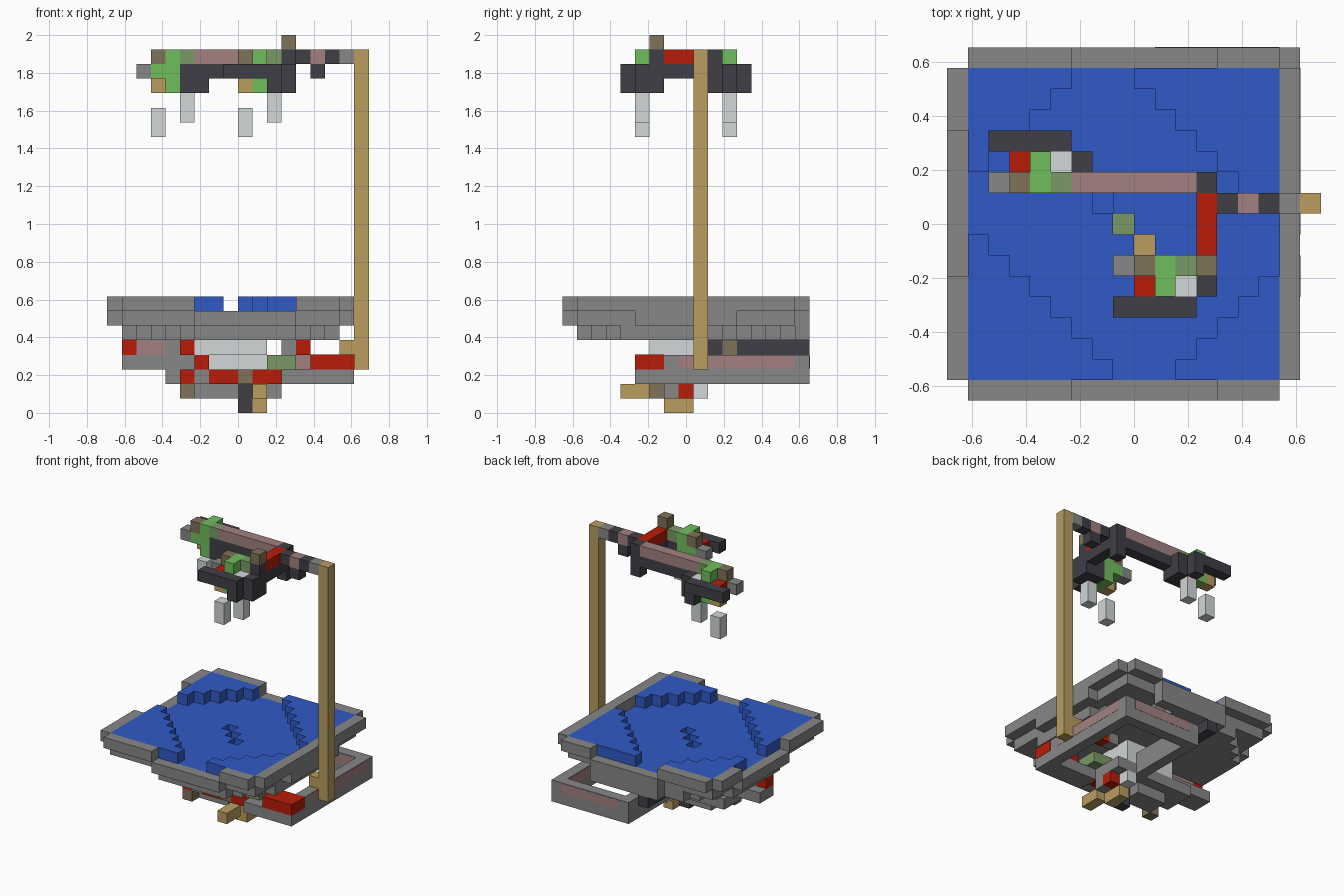
import bpy
import bmesh
from mathutils import Vector

old = bpy.data.objects.get("Cube")
if old:
    bpy.data.objects.remove(old, do_unlink=True)

UNIT = 2 / 26
ORIGIN = Vector((-9, -8.5, 0))


def material(name, *rgb):
    linear = [((c / 255 + 0.055) / 1.055) ** 2.4 for c in rgb] + [1]
    mat = bpy.data.materials.new(name)
    mat.use_nodes = True
    mat.diffuse_color = linear
    mat.node_tree.nodes["Principled BSDF"].inputs["Base Color"].default_value = linear
    return mat


BLUE = material("water blue", 49, 90, 198)
GREY = material("stone grey", 135, 135, 135)
RED = material("brick red", 185, 28, 8)
GREEN = material("leaf green", 112, 190, 92)
SAND = material("sand", 186, 158, 95)
DARK = material("charcoal", 63, 62, 70)
PALE = material("pale grey", 210, 215, 215)
PINK = material("dusty pink", 163, 129, 129)
BROWN = material("earth brown", 128, 114, 89)
MOSS = material("moss green", 123, 153, 102)


def finish(name, bm, mat):
    mesh = bpy.data.meshes.new(name)
    bm.to_mesh(mesh)
    bm.free()
    mesh.materials.append(mat)
    bpy.context.collection.objects.link(bpy.data.objects.new(name, mesh))


def box(name, mat, corner, size=(1, 1, 1)):
    """One block, given in grid units by its low corner and its size."""
    bm = bmesh.new()
    bmesh.ops.create_cube(bm, size=1)
    for v in bm.verts:
        v.co = [(c + (p + 0.5) * s + o) * UNIT
                for c, p, s, o in zip(corner, v.co, size, ORIGIN)]
    finish(name, bm, mat)


def cells(name, mat, filled):
    """Outer skin of a set of grid cells."""
    bm = bmesh.new()
    for cell in filled:
        for axis in range(3):
            for sign in (-1, 1):
                step = Vector((0, 0, 0))
                step[axis] = sign
                if tuple(int(a + b) for a, b in zip(cell, step)) in filled:
                    continue
                u, w = Vector((0, 0, 0)), Vector((0, 0, 0))
                u[(axis + 1) % 3] = 0.5
                w[(axis + 2) % 3] = 0.5 * sign
                mid = Vector(cell) + Vector((0.5, 0.5, 0.5)) + step / 2 + ORIGIN
                bm.faces.new([bm.verts.new((mid + p) * UNIT)
                              for p in (-u - w, u - w, u + w, w - u)])
    bmesh.ops.remove_doubles(bm, verts=bm.verts, dist=0.001)
    bmesh.ops.dissolve_limit(bm, angle_limit=0.01, verts=bm.verts, edges=bm.edges)
    finish(name, bm, mat)


# Basin: stepped floor with raised corners, a stepped rim and a trimmed underside
inside = [(i, j) for i in range(1, 16) for j in range(1, 16)]
pits = {(7, 9): BLUE, (8, 8): MOSS, (9, 7): SAND}


def raised(i, j, shift=0):
    return (i + j <= 8 - shift or i + j >= 24 + shift or abs(i - j) >= 10 + shift)


middle = range(6, 13)
ends = [n for n in range(1, 16) if n not in middle]
high_rim = [(n, 0) for n in ends] + [(0, n) for n in ends] + [(n, 16) for n in ends]
high_rim += [(16, n) for n in range(1, 16)]
low_rim = [(n, 0) for n in middle] + [(0, n) for n in middle] + [(n, 16) for n in middle]
low_rim += [(16, n - 1) for n in middle]
blue = {(i, j, 7) for i, j in inside if raised(i, j)}
blue |= {(i, j, 6) for i, j in inside if not raised(i, j) and (i, j) not in pits}
grey = {(i, j, 7) for i, j in high_rim}
grey |= {(i, j, 6) for i, j in low_rim}
grey |= {(i, j, 6) for i, j in inside if raised(i, j)}
grey |= {(i, j, 5) for i, j in inside if not raised(i, j, 2) and (i, j) not in pits}
grey |= {(i, 16, 5) for i in middle}
cells("basin_water", BLUE, blue)
cells("basin_shell", GREY, grey)
for (i, j), mat in pits.items():
    box("pit_floor", mat, (i, j, 5))

# Pole and overhead boom
box("pole", SAND, (17, 9, 3), (1, 1, 22))
box("pole_bracket", SAND, (16, 9, 4))
box("boom_joint", GREY, (16, 9, 24))
box("boom_outer", DARK, (15, 9, 24))
box("boom_band", PINK, (14, 9, 24))
box("boom_hanger", DARK, (14, 9, 23))
box("boom_inner", DARK, (13, 9, 24))
box("cross_beam", RED, (12, 7, 24), (1, 3, 1))
box("cross_beam_base", DARK, (12, 7, 23), (1, 3, 1))
box("beam_corner_back", DARK, (12, 10, 22), (1, 1, 3))
box("beam_corner_front", DARK, (12, 6, 24))
box("beam_post", BROWN, (12, 6, 25))
box("long_arm", PINK, (6, 10, 24), (6, 1, 1))
box("long_arm_base", DARK, (5, 10, 23), (7, 1, 1))


# The two grippers are mirrored copies of one another
def gripper(side, shift, flip):
    def part(name, mat, corner, size=(1, 1, 1)):
        x, y, z = corner
        y = 17 - y - size[1] if flip else y
        box(side + "_gripper_" + name, mat, (x + shift, y, z), size)

    part("tip", GREY, (2, 10, 23))
    part("cap", BROWN, (3, 10, 24))
    part("cheek", GREEN, (3, 10, 23))
    part("chin", SAND, (3, 11, 22))
    part("body", GREEN, (4, 10, 22), (1, 2, 3))
    part("neck", MOSS, (5, 10, 24))
    part("elbow", DARK, (5, 10, 22), (1, 1, 2))
    part("button", RED, (3, 11, 23))
    part("lamp", PALE, (5, 11, 22), (1, 1, 2))
    part("shoulder", DARK, (6, 10, 22), (1, 2, 2))
    part("bar", DARK, (2, 12, 23), (4, 1, 1))
    part("bar_foot", DARK, (5, 12, 22))
    part("low_rod", PALE, (3, 11, 19), (1, 1, 2))
    part("high_rod", PALE, (5, 11, 20), (1, 1, 2))


gripper("back", 0, False)
gripper("front", 6, True)

# Open frame under the basin, with pink panels on its sides
box("frame_right", GREY, (16, 5, 2), (1, 12, 2))
box("frame_back", GREY, (9, 16, 2), (7, 1, 2))
box("frame_left", GREY, (9, 10, 2), (1, 6, 2))
box("frame_front", GREY, (12, 5, 2), (4, 2, 1))
box("frame_red_block", RED, (14, 4.98, 3), (3.02, 2, 1.02))
box("frame_panel_right", PINK, (17, 8, 3.05), (0.02, 8, 0.9))
box("frame_panel_back", PINK, (10, 17, 3.05), (6, 0.02, 0.9))
box("frame_lining_right", PINK, (15.98, 7, 3), (0.02, 9, 0.95))
box("frame_lining_back", PINK, (10, 15.98, 3), (6, 0.02, 0.95))

# Core under the basin
box("core", PALE, (6, 7, 3), (5, 3, 2))
box("core_front", PALE, (6, 6, 4), (5, 1, 1))
box("core_spine", DARK, (7, 10, 4), (1, 7, 1))
box("spine_clip", BROWN, (6.98, 11, 3.98), (1.04, 1, 1))
box("core_base", GREY, (4, 7, 2), (8, 3, 1))
box("core_keel", GREY, (6, 7, 1), (3, 2, 1))
box("core_keel_side", GREY, (11, 7, 1))
box("core_keel_back", PALE, (10, 9, 1))
box("core_button", RED, (11, 8, 1))
box("moss_block", MOSS, (11, 6, 3), (2, 2, 1))
box("right_post", GREY, (12, 9, 4))
box("right_button", RED, (13, 9, 4))
box("left_button", RED, (5, 6, 4))
box("lower_left_button", RED, (6, 6, 3))

# Left side bracket
box("left_bracket", GREY, (1, 7, 3), (5, 2, 1))
box("left_bracket_end", RED, (1, 7, 4))
box("left_bracket_panel", PINK, (2, 7, 4), (2, 1, 1))
box("left_bracket_joint", GREY, (4, 7, 4))

# Front trim and feet
for x, width in ((5, 1), (7, 2), (10, 2)):
    box("trim_red", RED, (x, 6, 2), (width, 1, 1))
box("trim_middle", BROWN, (9, 6, 2))
box("trim_left", GREY, (6, 6, 2))
box("left_foot", BROWN, (5, 6, 1))
box("dark_foot", DARK, (9, 7, 0), (1, 1, 2))
box("sand_foot", SAND, (10, 7, 0), (1, 2, 2))
box("sand_toe", SAND, (10, 4, 1), (1, 2, 1))
